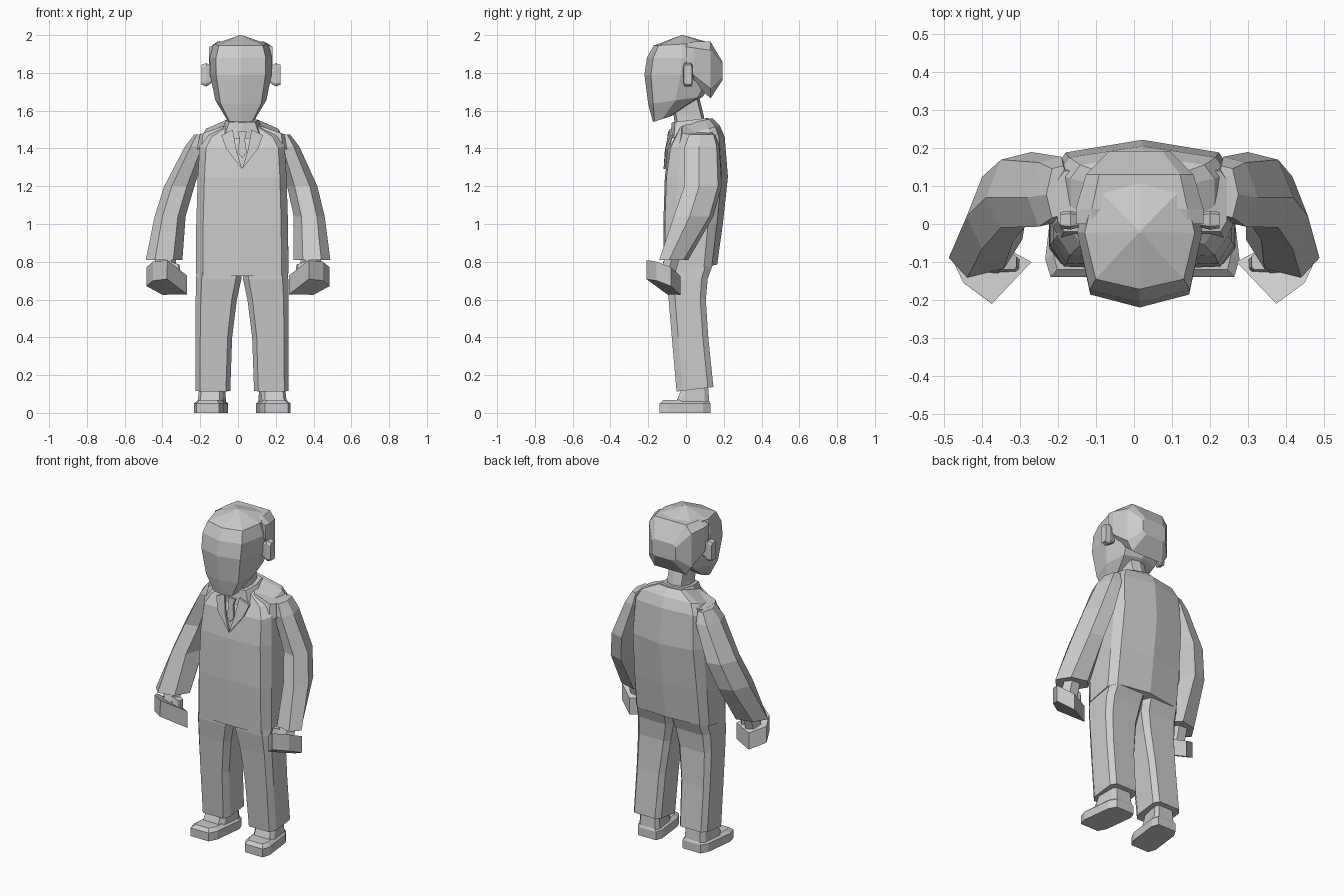
import bpy
import bmesh
from math import cos, sin, tau

cube = bpy.data.objects.get("Cube")
if cube:
    bpy.data.objects.remove(cube)

# One flat grey for the whole figure
grey = bpy.data.materials.new("plain_grey")
grey.use_nodes = True
colour = (0.6, 0.6, 0.6, 1)
grey.diffuse_color = colour
grey.node_tree.nodes["Principled BSDF"].inputs["Base Color"].default_value = colour

MID = 0.022  # centre line of the body


def loft(name, rings):
    """Skin a stack of equal rings and cap both ends."""
    bm = bmesh.new()
    rows = [[bm.verts.new(p) for p in ring] for ring in rings]
    count = len(rows[0])
    for low, high in zip(rows, rows[1:]):
        for i in range(count):
            j = (i + 1) % count
            bm.faces.new((low[i], low[j], high[j], high[i]))
    bm.faces.new(rows[0][::-1])
    bm.faces.new(rows[-1])
    bmesh.ops.recalc_face_normals(bm, faces=bm.faces)
    mesh = bpy.data.meshes.new(name)
    bm.to_mesh(mesh)
    bm.free()
    mesh.materials.append(grey)
    obj = bpy.data.objects.new(name, mesh)
    bpy.context.collection.objects.link(obj)
    return obj


def symmetric(half):
    """Complete a half outline running from front centre to back centre."""
    return half + [(-u, v) for u, v in half[-2:0:-1]]


def section(shape, z, half_width, front, back, tilt=0, x=MID):
    """Scale an outline to a width and depth; tilt raises its back."""
    mid, depth = (front + back) / 2, (back - front) / 2
    return [(x + u * half_width, mid + v * depth, z + v * tilt) for u, v in shape]


def mirrored(rings, side, centre):
    """Flip rings for the right side, about a centre that may vary with height."""
    return [[(x if side > 0 else 2 * centre(z) - x, y, z) for x, y, z in ring]
            for ring in rings]


def body_centre(z):
    return MID


def arm_centre(z):
    return MID * max(0, min(1, (z - 0.8) / 0.6))


TORSO = symmetric([(0, -1), (0.85, -0.95), (1, -0.6), (1, 0.5), (0.86, 0.8), (0, 1)])
HEAD = symmetric([(0, -1), (0.8, -0.82), (1, 0), (0.8, 0.82), (0, 1)])
HEXAGON = [(cos(i * tau / 6), sin(i * tau / 6) / 0.87) for i in range(6)]
BLOCK = symmetric([(0, -1), (0.75, -1), (1, -0.65), (1, 0.7), (0.75, 1), (0, 1)])

# Jacket
loft("jacket", [section(TORSO, *row) for row in (
    (0.755, 0.245, -0.115, 0.165, 0.03),
    (1.0, 0.243, -0.12, 0.195),
    (1.25, 0.235, -0.112, 0.222),
    (1.43, 0.225, -0.09, 0.205, 0.03),
    (1.49, 0.19, -0.06, 0.18, 0.03),
    (1.54, 0.085, -0.03, 0.14, 0.02))])

# Neck and head
loft("neck", [section(HEAD, *row) for row in (
    (1.47, 0.07, -0.05, 0.11), (1.57, 0.06, -0.065, 0.095), (1.67, 0.06, -0.09, 0.07))])
loft("head", [section(HEAD, *row, x=0.015) for row in (
    (1.555, 0.075, -0.175, -0.08, 0.015),
    (1.655, 0.135, -0.2, 0.09, 0.02),
    (1.79, 0.163, -0.22, 0.16),
    (1.88, 0.165, -0.207, 0.165),
    (1.952, 0.145, -0.172, 0.125, 0.008),
    (2.0, 0.004, -0.024, -0.016))])

# Hair shell over the back of the head
hair_rings = []
for y, half, low, high in ((0.0, 0.168, 1.84, 1.955), (0.04, 0.168, 1.75, 1.965),
                           (0.13, 0.142, 1.665, 1.965), (0.192, 0.08, 1.76, 1.86)):
    flat = section(BLOCK, 0, half, low, high, x=0.015)
    hair_rings.append([(x, y, z) for x, z, _ in flat])
loft("hair", hair_rings)

# Shirt collar, tie and lapels
loft("collar", [section(HEAD, *row) for row in (
    (1.48, 0.12, -0.085, 0.15, 0.03), (1.55, 0.085, -0.075, 0.12, 0.012))])


def plate(name, outline, thickness=0.012):
    """Thin solid from an outline on the chest."""
    return loft(name, [[(x, y + d, z) for x, y, z in outline] for d in (0, thickness)])


plate("tie", [(MID + u, y, z) for u, y, z in (
    (-0.025, -0.095, 1.49), (0.025, -0.095, 1.49), (0.014, -0.1, 1.45),
    (0.024, -0.106, 1.38), (0, -0.11, 1.35), (-0.024, -0.106, 1.38),
    (-0.014, -0.1, 1.45))])

for side, label in ((1, "left"), (-1, "right")):
    # Lapel and collar wing
    lapel = [(MID + side * u, y, z) for u, y, z in (
        (0.05, -0.09, 1.5), (0.11, -0.082, 1.47), (0.085, -0.108, 1.4),
        (0, -0.119, 1.29), (0.03, -0.112, 1.39))]
    plate(label + "_lapel", lapel)

    # Jacket shoulder pad
    pad = [[(x, y, z - 0.35 * (x - 0.16)) for x, y, z in
            section(BLOCK, z, half, front, back, x=0.175)]
           for z, half, front, back in ((1.43, 0.085, -0.04, 0.16),
                                        (1.505, 0.07, -0.02, 0.14))]
    loft(label + "_shoulder", mirrored(pad, side, body_centre))

    # Ear
    ear = []
    for x, size in ((0.16, 0.6), (0.2, 1), (0.226, 0.85)):
        ear.append([(x, 0.01 + 0.025 * size * v, 1.79 + 0.062 * size * u)
                    for u, v in BLOCK])
    loft(label + "_ear", mirrored(ear, side, lambda z: 0.016))

    # Sleeve
    sleeve = []
    for z, x, y, width, depth in (
            (1.475, 0.245, 0.085, 0.03, 0.065), (1.41, 0.265, 0.085, 0.06, 0.085),
            (1.2, 0.34, 0.09, 0.08, 0.09), (1.04, 0.377, 0.04, 0.082, 0.095),
            (0.81, 0.392, -0.065, 0.097, 0.065)):
        sleeve.append([(x + u * width, y + v * depth - 0.25 * u * width, z)
                       for u, v in HEXAGON])
    loft(label + "_sleeve", mirrored(sleeve, side, arm_centre))

    # Wrist, fist and thumb
    wrist = [[(0.385 + u * 0.055, y + v * 0.04, z) for u, v in HEXAGON]
             for z, y in ((0.73, -0.1), (0.83, -0.07))]
    loft(label + "_wrist", mirrored(wrist, side, arm_centre))
    fist = [[(x, y, base - 0.5 * (y + 0.12) + 0.25 * (x - 0.38)) for x, y in (
        (0.27, -0.1), (0.375, -0.21), (0.45, -0.155), (0.485, -0.08), (0.4, -0.03))]
        for base in (0.665, 0.765)]
    loft(label + "_fist", mirrored(fist, side, arm_centre))
    thumb = [[(x + 0.03 * u, y + 0.02 * v, z + 0.01 * u) for u, v in BLOCK]
             for x, y, z in ((0.33, -0.11, 0.73), (0.34, -0.1, 0.795))]
    loft(label + "_thumb", mirrored(thumb, side, arm_centre))

    # Trouser leg
    leg = []
    for z, inner, outer, front, back, tilt in (
            (0.125, 0.085, 0.268, -0.05, 0.145, 0.012),
            (0.4, 0.075, 0.268, -0.075, 0.118, 0),
            (0.6, 0.05, 0.268, -0.092, 0.105, 0),
            (0.71, 0.026, 0.266, -0.105, 0.115, 0),
            (0.78, 0.022, 0.26, -0.105, 0.14, 0)):
        leg.append(section(BLOCK, z, (outer - inner) / 2, front, back, tilt,
                           x=(outer + inner) / 2))
    loft(label + "_trouser_leg", mirrored(leg, side, body_centre))

    # Shoe with a raised heel part
    for part, rows in (
            ("shoe", ((0, 0.08, -0.14, 0.13), (0.05, 0.08, -0.14, 0.13),
                      (0.068, 0.06, -0.12, 0.12))),
            ("shoe_upper", ((0.04, 0.07, -0.06, 0.125), (0.16, 0.06, -0.01, 0.115)))):
        rings = [[(x - 0.12 * y, y, z) for x, y, z in
                  section(BLOCK, *row, x=0.187)] for row in rows]
        loft(f"{label}_{part}", mirrored(rings, side, body_centre))
